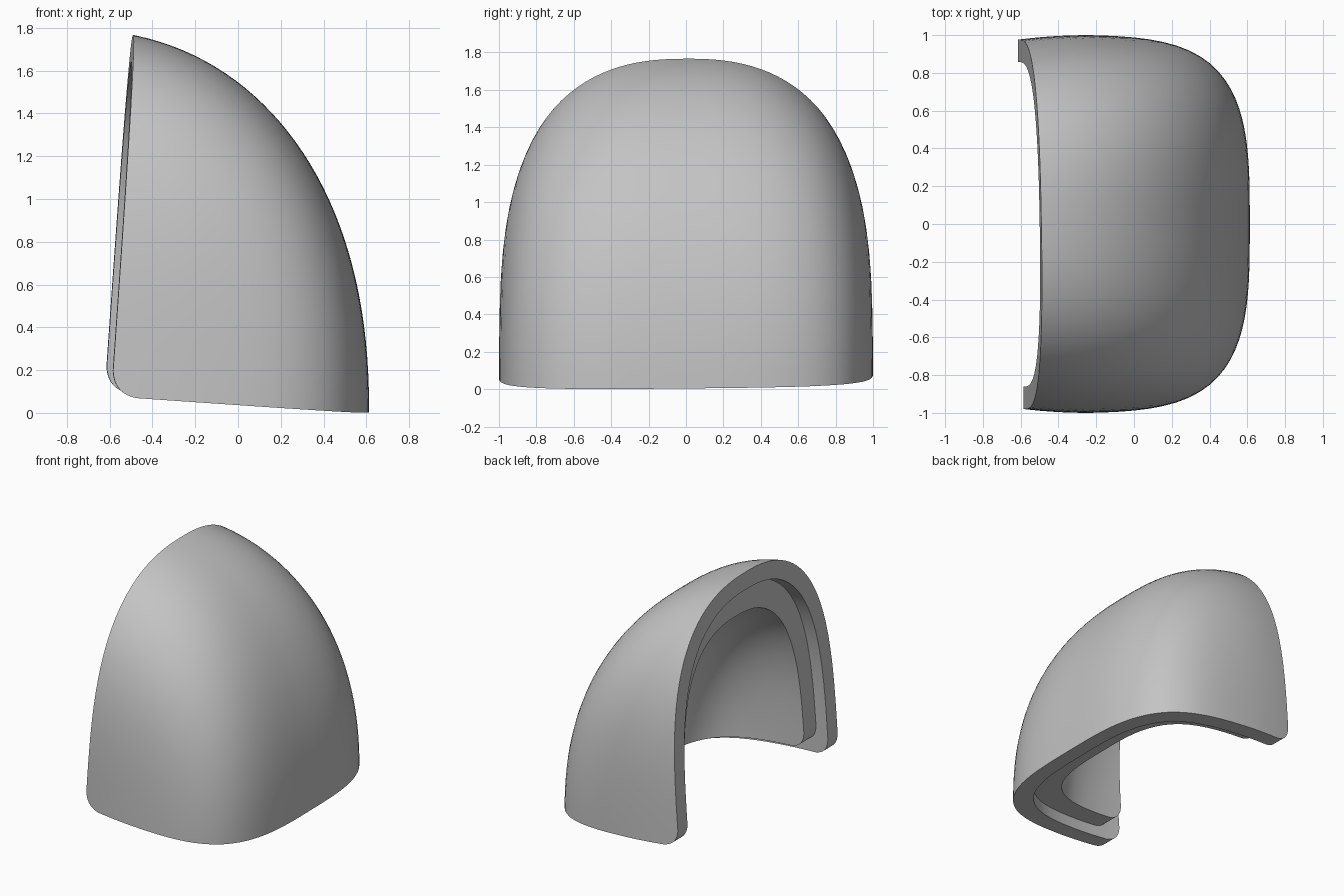
import bpy
import bmesh
from math import sin, cos, pi

cube = bpy.data.objects.get("Cube")
if cube:
    bpy.data.objects.remove(cube, do_unlink=True)

grey = bpy.data.materials.new("light grey")
grey.use_nodes = True
COLOUR = (0.55, 0.55, 0.55, 1)
grey.diffuse_color = COLOUR
grey.node_tree.nodes["Principled BSDF"].inputs["Base Color"].default_value = COLOUR

HEEL = -0.8     # x of the dome's hidden centre, behind the opening
POWER = 2.22    # roundness of the side outline


def finish(bm, name):
    bmesh.ops.remove_doubles(bm, verts=bm.verts[:], dist=1e-5)
    bmesh.ops.recalc_face_normals(bm, faces=bm.faces[:])
    mesh = bpy.data.meshes.new(name)
    bm.to_mesh(mesh)
    bm.free()
    mesh.materials.append(grey)
    obj = bpy.data.objects.new(name, mesh)
    bpy.context.collection.objects.link(obj)
    return obj


def arch_point(u, p, q):
    """Width and radius on a rounded arch, at angle u."""
    s, c = abs(sin(u)), max(cos(u), 0)
    low, high = 0.0, 2.0
    for _ in range(40):
        k = (low + high) / 2
        if (k * s) ** p + (k * c) ** q > 1:
            high = k
        else:
            low = k
    return (k * s if u > 0 else -k * s), k * c


def dome(name, length, width, height, across=72, up=40):
    """Solid quarter dome, squarish at the toe, flat at the back and below."""
    bm = bmesh.new()
    rows = []
    for j in range(-1, up + 1):
        t = max(j, 0) / up * pi / 2
        square = cos(t) ** 2
        row = []
        for i in range(across + 1):
            y, r = arch_point((i / across - 0.5) * pi, 2.4 + 0.9 * square, 3.6 + 1.8 * square)
            x = HEEL + length * r * cos(t) ** (2 / POWER)
            z = height * r * sin(t) ** (2 / POWER) if j >= 0 else -0.1
            pinch = 1 - 0.15 * min(0, x + 0.2) ** 2
            row.append(bm.verts.new((x, y * width * pinch, z)))
        rows.append(row)
    for a, b in zip(rows, rows[1:]):
        for i in range(across):
            bm.faces.new((a[i], a[i + 1], b[i + 1], b[i]))
    bm.faces.new(rows[0])
    bm.faces.new(rows[-1] + [rows[0][-1], rows[0][0]])
    return finish(bm, name)


def trim_block(name, inset, lift):
    """Block kept by the trim: leaning opening, rounded corner, sloping base."""
    def opening(z):
        return -0.6 + inset + 0.07 * (z - 0.2)

    def base(x):
        return 0.004 + 0.069 * (0.61 - x) + lift

    corner = (opening(0.08), base(opening(0.08)))
    start = (opening(corner[1] + 0.12), corner[1] + 0.12)
    end = (corner[0] + 0.12, base(corner[0] + 0.12))
    outline = [(opening(2.2), 2.2)]
    for i in range(13):
        f = i / 12
        outline.append(tuple((1 - f) ** 2 * a + 2 * f * (1 - f) * (0.8 * c + 0.1 * (a + b)) + f * f * b
                             for a, c, b in zip(start, corner, end)))
    outline += [(1, base(1)), (1, 2.2)]
    bm = bmesh.new()
    sides = [[bm.verts.new((x - 0.016 * y, y, z + 0.011 * y)) for x, z in outline]
             for y in (-1.3, 1.3)]
    bm.faces.new(sides[0])
    bm.faces.new(sides[1])
    n = len(outline)
    for i in range(n):
        k = (i + 1) % n
        bm.faces.new((sides[0][i], sides[0][k], sides[1][k], sides[1][i]))
    return finish(bm, name)


def shell(body, hollow, block):
    """Hollow the body, trim it and keep the result as a plain mesh."""
    for tool, operation in ((hollow, 'DIFFERENCE'), (block, 'INTERSECT')):
        tool.hide_render = True
        mod = body.modifiers.new(operation.title(), 'BOOLEAN')
        mod.object = tool
        mod.operation = operation
        mod.solver = 'EXACT'
    graph = bpy.context.evaluated_depsgraph_get()
    mesh = bpy.data.meshes.new_from_object(body.evaluated_get(graph))
    body.modifiers.clear()
    body.data = mesh
    for tool in (hollow, block):
        bpy.data.objects.remove(tool, do_unlink=True)
    bpy.ops.object.select_all(action='DESELECT')
    body.select_set(True)
    bpy.context.view_layer.objects.active = body
    bpy.ops.object.shade_smooth_by_angle(angle=0.6)


# Outer cap
shell(dome("outer_cap", 1.413, 1.002, 1.795),
      dome("cap_hollow", 1.29, 0.88, 1.67),
      trim_block("cap_trim", 0, 0))

# Inner lining, set back from the rim and slightly sunk into the cap
shell(dome("inner_lining", 1.3, 0.89, 1.68),
      dome("lining_hollow", 1.11, 0.73, 1.48),
      trim_block("lining_trim", 0.1, 0.085))
